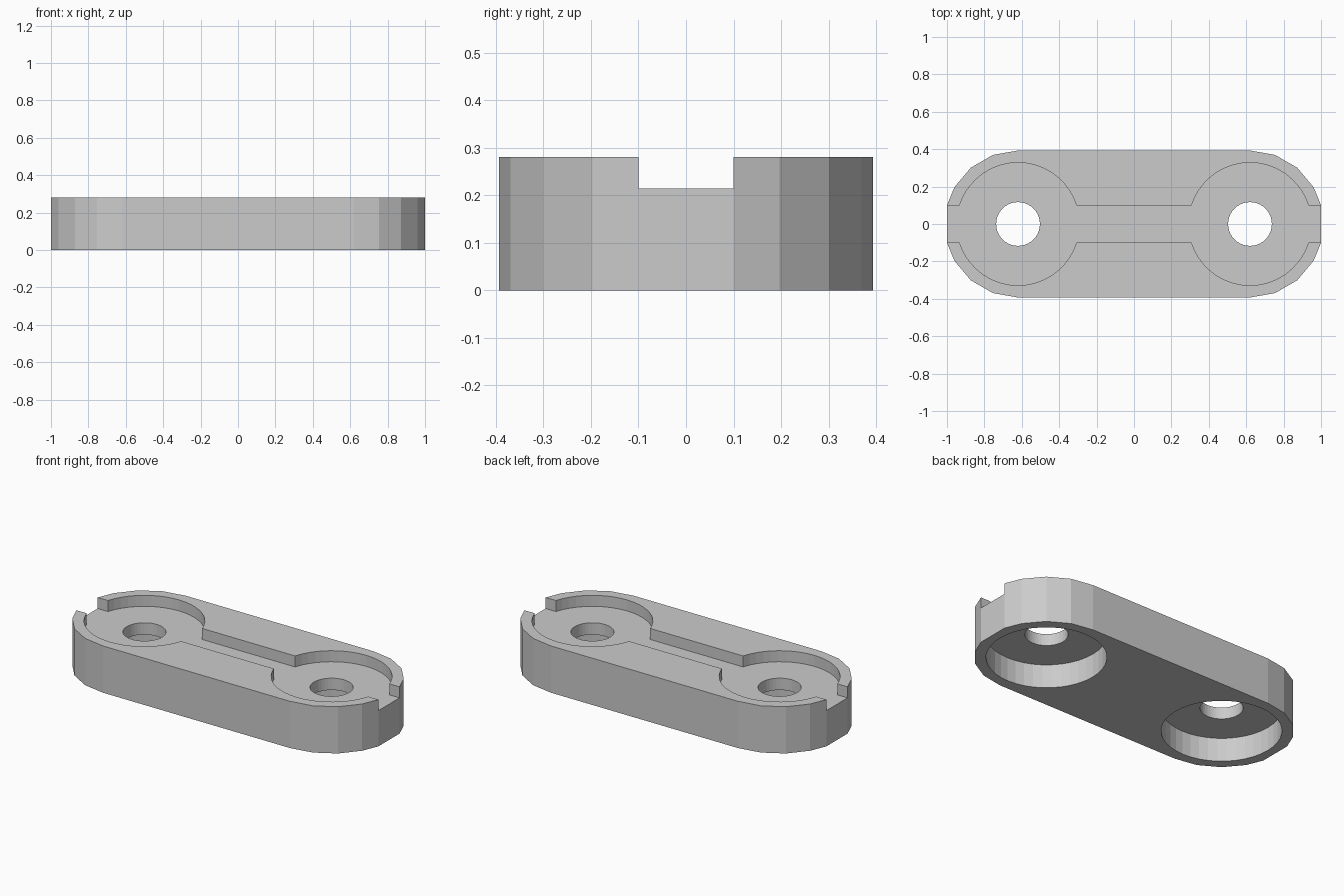
import bpy, bmesh
from math import sin, cos, asin, degrees, radians, pi

if "Cube" in bpy.data.objects:
    bpy.data.objects.remove(bpy.data.objects["Cube"])

C, R = 0.62, 0.393           # end centre offset, outer radius
POCKET_R, HOLE_R, GROOVE = 0.328, 0.117, 0.1
HEIGHT, FLOOR, BORE = 0.28, 0.214, 0.143


def prism(name, pts, z0, z1):
    """Extrude a closed xy profile from z0 to z1."""
    bm = bmesh.new()
    face = bm.faces.new([bm.verts.new((x, y, z0)) for x, y in pts])
    top = bmesh.ops.extrude_face_region(bm, geom=[face])
    moved = [v for v in top["geom"] if isinstance(v, bmesh.types.BMVert)]
    bmesh.ops.translate(bm, verts=moved, vec=(0, 0, z1 - z0))
    bmesh.ops.recalc_face_normals(bm, faces=bm.faces)
    mesh = bpy.data.meshes.new(name)
    bm.to_mesh(mesh)
    bm.free()
    obj = bpy.data.objects.new(name, mesh)
    bpy.context.collection.objects.link(obj)
    return obj


def arc(r, angles, cx=C):
    return [(cx + r * cos(radians(a)), r * sin(radians(a))) for a in angles]


def mirrored(quarter):
    """Mirror a first-quadrant profile (right to left) into all four."""
    half = quarter + [(-x, y) for x, y in reversed(quarter)]
    return half + [(-x, -y) for x, y in half]


def cut(target, cutter):
    mod = target.modifiers.new("cut", "BOOLEAN")
    mod.operation, mod.solver, mod.object = "DIFFERENCE", "EXACT", cutter
    cutter.hide_render = True
    bpy.context.view_layer.objects.active = target
    bpy.ops.object.modifier_apply(modifier=mod.name)
    bpy.data.objects.remove(cutter)


# Faceted link body with flat end faces
tip = degrees(asin(GROOVE / R))
link = prism("link_plate", mirrored(arc(R, [tip, 30, 50, 70, 90])), 0, HEIGHT)

# Top recess: two round pockets joined by a groove running out both ends
a = degrees(asin(GROOVE / POCKET_R))
n = 20
pocket = [(1.1, GROOVE)] + arc(POCKET_R, [a + (180 - 2 * a) * i / n for i in range(n + 1)])
cut(link, prism("recess_cutter", mirrored(pocket), FLOOR, HEIGHT + 0.1))

# Underside counterbores and through holes
for side in (-1, 1):
    ring = range(0, 360, 9)
    cut(link, prism("bore_cutter", arc(POCKET_R, ring, side * C), -0.1, BORE))
    cut(link, prism("hole_cutter", arc(HOLE_R, ring, side * C), 0.08, 0.25))
